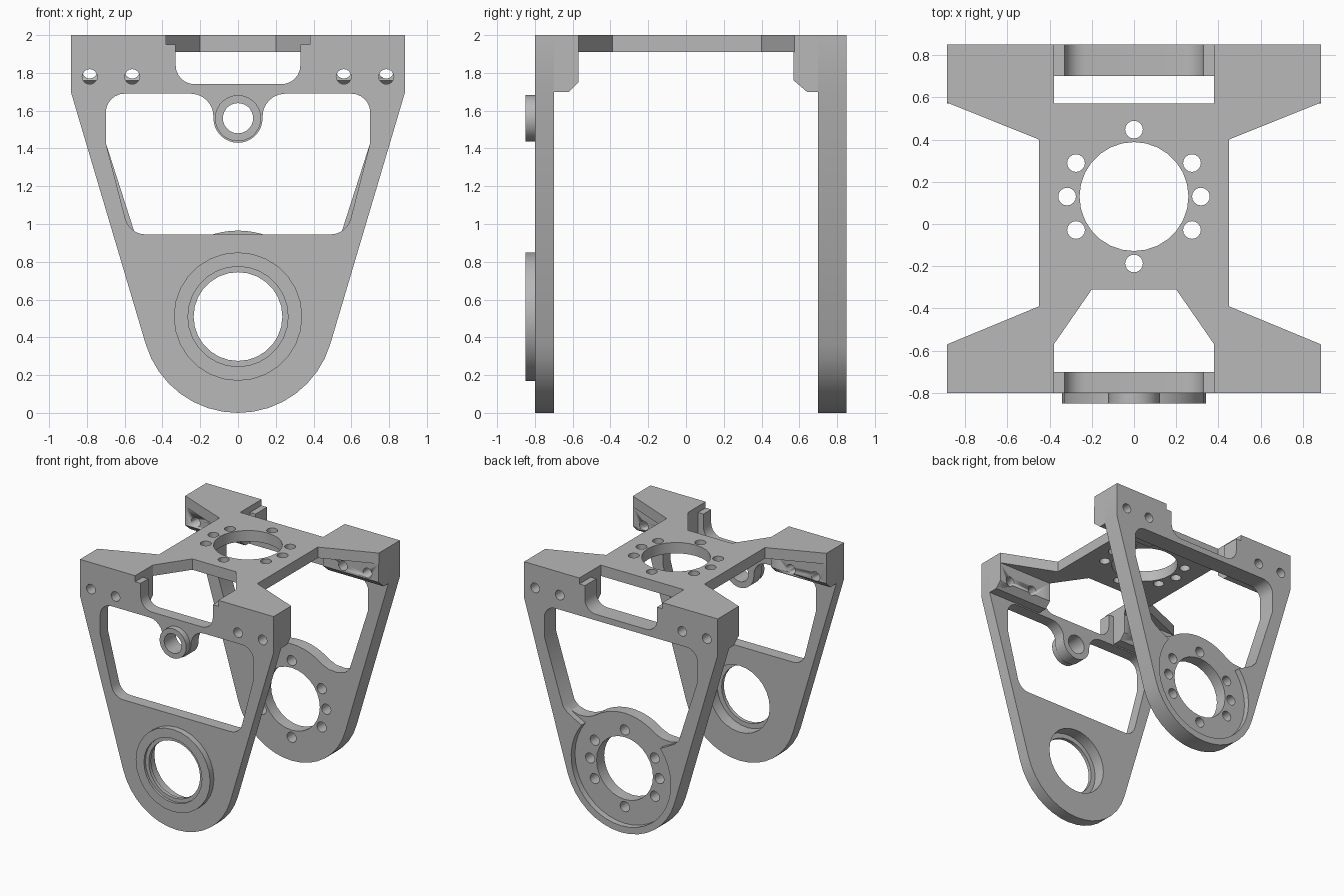
import bpy, bmesh
from math import radians, cos, sin

cube = bpy.data.objects.get("Cube")
if cube:
    bpy.data.objects.remove(cube, do_unlink=True)

grey = bpy.data.materials.new("satin grey")
grey.use_nodes = True
grey.diffuse_color = (0.48, 0.48, 0.48, 1)
grey.node_tree.nodes["Principled BSDF"].inputs["Base Color"].default_value = grey.diffuse_color


def arc(cx, cy, r, a0, a1, n=6):
    step = radians(a1 - a0) / n
    return [(cx + r * cos(radians(a0) + i * step), cy + r * sin(radians(a0) + i * step))
            for i in range(n + 1)]


def circle(cx, cy, r, n=28):
    return arc(cx, cy, r, 0, 360, n)[:-1]


def mirrored(half):
    """Close a right-hand half outline with its mirror image."""
    return half + [(-x, y) for x, y in reversed(half) if abs(x) > 1e-4]


def bolt_circle(cx, cy):
    return [circle(cx + 0.317 * cos(radians(a)), cy + 0.317 * sin(radians(a)), 0.042, 16)
            for a in (0, 30, 90, 150, 180, 210, 270, 330)]


AXES = {"x": lambda u, v, d: (d, u, v),
        "y": lambda u, v, d: (u, d, v),
        "z": lambda u, v, d: (u, v, d)}


def slab(name, axis, loops, lo, hi):
    """Extrude an outline (first loop) with holes (other loops) along an axis."""
    curve = bpy.data.curves.new(name, "CURVE")
    curve.dimensions = "2D"
    curve.fill_mode = "BOTH"
    curve.extrude = (hi - lo) / 2
    for loop in loops:
        spline = curve.splines.new("POLY")
        spline.points.add(len(loop) - 1)
        for p, (u, v) in zip(spline.points, loop):
            p.co = (u, v, 0, 1)
        spline.use_cyclic_u = True
    temp = bpy.data.objects.new(name + "_curve", curve)
    bpy.context.collection.objects.link(temp)
    graph = bpy.context.evaluated_depsgraph_get()
    mesh = bpy.data.meshes.new_from_object(temp.evaluated_get(graph))
    bpy.data.objects.remove(temp, do_unlink=True)
    bm = bmesh.new()
    bm.from_mesh(mesh)
    for v in bm.verts:
        v.co = AXES[axis](v.co.x, v.co.y, v.co.z + (lo + hi) / 2)
    bmesh.ops.remove_doubles(bm, verts=bm.verts, dist=1e-5)
    bmesh.ops.recalc_face_normals(bm, faces=bm.faces)
    bm.to_mesh(mesh)
    bm.free()
    mesh.materials.clear()
    mesh.materials.append(grey)
    mesh.polygons.foreach_set("use_smooth", [True] * len(mesh.polygons))
    mesh.set_sharp_from_angle(angle=radians(28))
    obj = bpy.data.objects.new(name, mesh)
    bpy.context.collection.objects.link(obj)
    return obj


def drill(obj, holes):
    """Cut round holes running along y."""
    for x, z in holes:
        cutter = slab("drill", "y", [circle(x, z, 0.04, 16)], -1, 1)
        cutter.hide_render = True
        mod = obj.modifiers.new("hole", "BOOLEAN")
        mod.operation = "DIFFERENCE"
        mod.solver = "EXACT"
        mod.object = cutter
        graph = bpy.context.evaluated_depsgraph_get()
        mesh = bpy.data.meshes.new_from_object(obj.evaluated_get(graph))
        obj.modifiers.clear()
        obj.data = mesh
        bpy.data.objects.remove(cutter, do_unlink=True)


HUB = 0.51
SCREWS = (-0.785, -0.56, 0.56, 0.785)

# Shared leg outline with the open slot at the top
leg = mirrored(arc(0.23, 1.84, 0.10, -90, 0)
               + [(0.33, 1.95), (0.38, 1.95), (0.38, 2), (0.885, 2), (0.885, 1.70)]
               + arc(0, HUB, 0.51, -16.5, -90, 8))
window_side = arc(0.60, 1.59, 0.10, 90, 0) + [(0.70, 1.43)]

# Front leg with hanging lug and bearing bosses
front_window = mirrored(arc(0, 1.56, 0.13, -90, 0, 8) + arc(0.25, 1.57, 0.12, 180, 90)
                        + window_side + arc(0.49, 1.055, 0.11, -15, -90))
slab("front_leg", "y", [leg, front_window, circle(0, HUB, 0.275), circle(0, 1.56, 0.08)]
     + [circle(x, 1.78, 0.04, 16) for x in SCREWS], -0.80, -0.70)
slab("bearing_lip", "y", [circle(0, HUB, 0.34), circle(0, HUB, 0.235)], -0.83, -0.80)
slab("bearing_rim", "y", [circle(0, HUB, 0.34), circle(0, HUB, 0.265)], -0.85, -0.83)
slab("lug_boss", "y", [circle(0, 1.56, 0.122), circle(0, 1.56, 0.08)], -0.85, -0.80)

# Back leg: hub web on the inside, raised rim on the outside
valley = [(0.53, 0.90), (0.49, 0.86)]
web_window = mirrored(window_side + valley + [(0.42, 0.84), (0.34, 0.845), (0.28, 0.87)]
                      + arc(0, HUB, 0.455, 60, 90))
rim_window = mirrored(window_side + valley + [(0.42, 0.82)]
                      + arc(0, HUB, 0.455, 38, -90, 14))
back_screws = [circle(x, 1.81, 0.04, 16) for x in SCREWS]
slab("back_leg_web", "y", [leg, web_window, circle(0, HUB, 0.258)]
     + bolt_circle(0, HUB) + back_screws, 0.70, 0.80)
slab("back_leg_rim", "y", [leg, rim_window] + back_screws, 0.80, 0.85)

# Top plate with four arms
plate = mirrored([(0.38, 0.57), (0.38, 0.70), (0.885, 0.70), (0.885, 0.575), (0.45, 0.40),
                  (0.45, -0.39), (0.885, -0.57), (0.885, -0.70), (0.38, -0.70),
                  (0.38, -0.57), (0.20, -0.31)])
slab("top_plate", "z", [plate, circle(0, 0.13, 0.258)] + bolt_circle(0, 0.13), 1.91, 2.0)

# Chamfered corner blocks under the arms
front_profile = [(-0.70, 1.91), (-0.57, 1.91), (-0.57, 1.75), (-0.62, 1.70), (-0.70, 1.70)]
back_profile = [(0.70, 1.91), (0.57, 1.91), (0.57, 1.76), (0.64, 1.70), (0.70, 1.70)]
for side, lo, hi in (("left", 0.38, 0.885), ("right", -0.885, -0.38)):
    for end, profile, z in (("front", front_profile, 1.78), ("back", back_profile, 1.81)):
        block = slab(f"{end}_{side}_block", "x", [profile], lo, hi)
        drill(block, [(x, z) for x in SCREWS if lo < x < hi])
